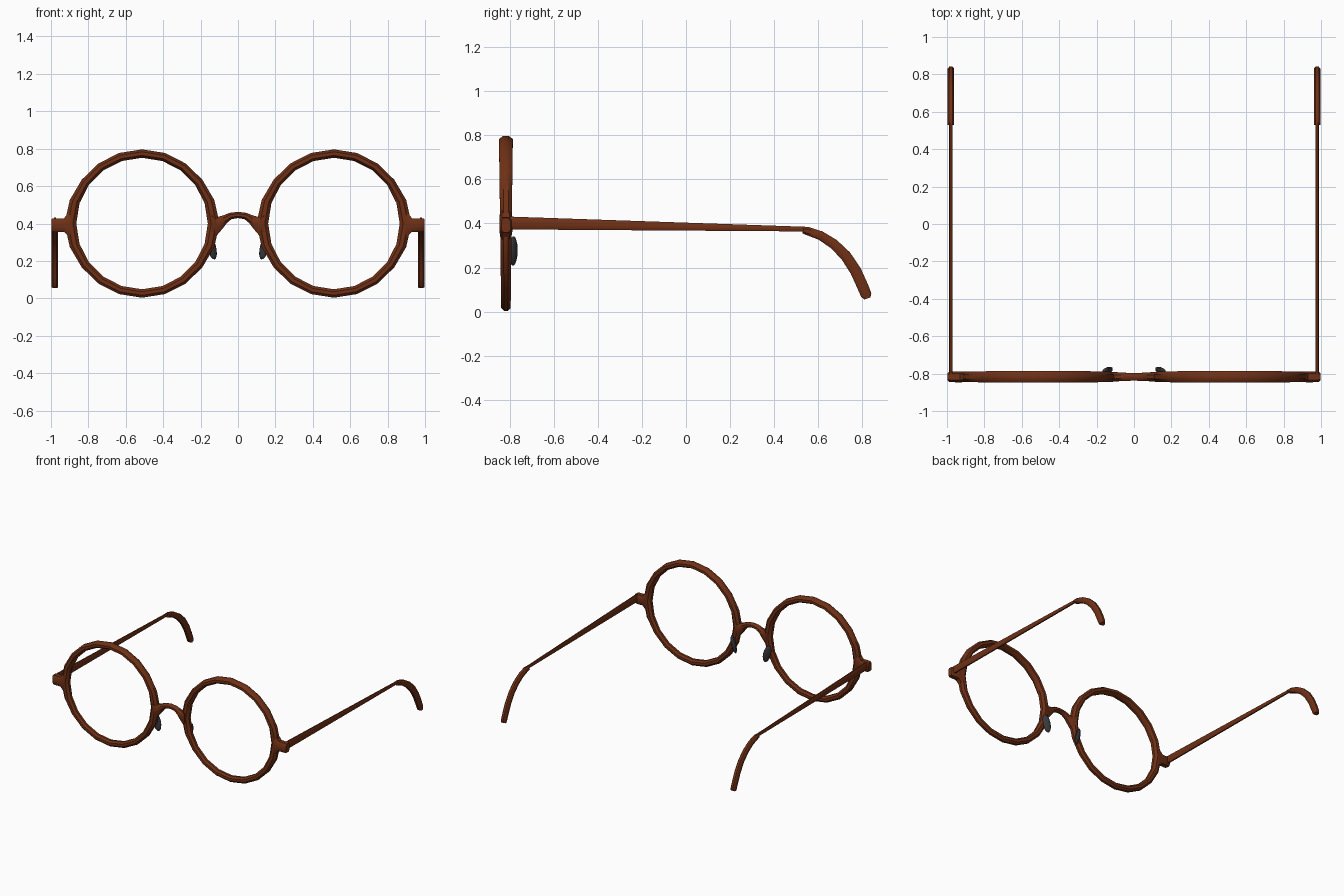
import bpy, bmesh
from math import sin, cos, pi, exp, radians
from mathutils import Vector, Matrix

if "Cube" in bpy.data.objects:
    bpy.data.objects.remove(bpy.data.objects["Cube"])


def material(name, rgb):
    m = bpy.data.materials.new(name)
    m.diffuse_color = (*rgb, 1)
    m.use_nodes = True
    m.node_tree.nodes["Principled BSDF"].inputs["Base Color"].default_value = m.diffuse_color
    return m


BROWN = material("brown_frame", (0.16, 0.03, 0.008))
DARK = material("dark_pad", (0.04, 0.04, 0.045))
Y = -0.817      # depth of the frame front
ZC = 0.40       # height of the lens centres
XC = 0.513      # sideways offset of the lens centres


def finish(name, bm, mat, mirror=True):
    bmesh.ops.recalc_face_normals(bm, faces=bm.faces)
    me = bpy.data.meshes.new(name)
    bm.to_mesh(me)
    bm.free()
    ob = bpy.data.objects.new(name, me)
    bpy.context.collection.objects.link(ob)
    me.materials.append(mat)
    if mirror:
        ob.modifiers.new("mirror", 'MIRROR')
    bpy.ops.object.select_all(action='DESELECT')
    ob.select_set(True)
    bpy.context.view_layer.objects.active = ob
    bpy.ops.object.shade_smooth_by_angle(angle=radians(40))
    return ob


def loft(name, sections, closed=False, sides=8, square=1.0, mirror=True):
    """Skin sections of (centre, half axis a, half axis b); square < 1 is boxier."""
    bm = bmesh.new()
    rings = []
    for c, a, b in sections:
        ring = []
        for i in range(sides):
            t = 2 * pi * (i + 0.5) / sides
            u, v = cos(t), sin(t)
            u = abs(u) ** square * (1 if u > 0 else -1)
            v = abs(v) ** square * (1 if v > 0 else -1)
            ring.append(bm.verts.new(Vector(c) + u * Vector(a) + v * Vector(b)))
        rings.append(ring)
    n = len(rings)
    for k in range(n if closed else n - 1):
        r, s = rings[k], rings[(k + 1) % n]
        for i in range(sides):
            j = (i + 1) % sides
            bm.faces.new((r[i], r[j], s[j], s[i]))
    if not closed:
        bm.faces.new(rings[0])
        bm.faces.new(rings[-1])
    return finish(name, bm, BROWN, mirror)


# Lens rims: swell outward near the bridge and hinges, thinner at the bottom
N = 20
rim = []
for k in range(N):
    t = 2 * pi * k / N
    d = Vector((cos(t), 0, sin(t)))
    inner = 0.351
    outer = 0.397 + 0.018 * exp(-(sin(t) / 0.4) ** 2)
    depth = 0.027 + 0.005 * sin(t)
    rim.append((Vector((XC, Y, ZC)) + d * (inner + outer) / 2,
                d * (outer - inner) / 2 * 1.06, (0, depth * 1.06, 0)))
loft("lens_rim", rim, closed=True)

# Bridge: arch flaring out into both rims (x, z, half thickness, tilt, half depth)
half = [(0.138, 0.40, 0.095, 0.0, 0.029), (0.118, 0.40, 0.058, 0.2, 0.027),
        (0.095, 0.405, 0.034, 0.45, 0.025), (0.07, 0.423, 0.023, 0.5, 0.023),
        (0.04, 0.440, 0.018, 0.3, 0.022)]
arch = [(-x, z, h, -t, d) for x, z, h, t, d in half] + [(0, 0.446, 0.017, 0, 0.021)]
arch += half[::-1]
loft("bridge", [((x, Y, z), (h * 1.06 * sin(t), 0, h * 1.06 * cos(t)), (0, d * 1.06, 0))
                for x, z, h, t, d in arch], mirror=False)

# Hinge blocks on the outer sides (x, z, half height, half depth)
lug = [(0.885, 0.40, 0.105, 0.026), (0.908, 0.395, 0.066, 0.030),
       (0.93, 0.392, 0.038, 0.031), (0.985, 0.392, 0.038, 0.030),
       (0.997, 0.392, 0.034, 0.021)]
loft("hinge_block", [((x, Y, z), (0, 0, h), (0, d, 0)) for x, z, h, d in lug],
     square=0.6)

# Temple arms tapering towards the ear
loft("temple_arm", [((0.979, -0.80, 0.402), (0.010, 0, 0), (0, 0, 0.031)),
                    ((0.979, 0.56, 0.374), (0.010, 0, 0), (0, 0, 0.011))],
     square=0.8)

# Curved ear tips (y, z, half thickness)
path = [(0.53, 0.369, 0.014), (0.55, 0.366, 0.019), (0.61, 0.345, 0.021),
        (0.67, 0.307, 0.023), (0.725, 0.253, 0.025), (0.77, 0.184, 0.026),
        (0.80, 0.118, 0.026), (0.818, 0.075, 0.025), (0.823, 0.060, 0.015)]
tip = []
for k, (y, z, h) in enumerate(path):
    p, q = path[max(k - 1, 0)], path[min(k + 1, len(path) - 1)]
    t = Vector((0, q[0] - p[0], q[1] - p[1])).normalized()
    tip.append(((0.979, y, z), (0.019, 0, 0), Vector((0, -t.z, t.y)) * h * 1.05))
loft("ear_tip", tip, square=0.8)

# Nose pads: flattened, tilted ovals behind the rims
bm = bmesh.new()
bmesh.ops.create_uvsphere(bm, u_segments=12, v_segments=8, radius=1)
bmesh.ops.transform(bm, verts=bm.verts, matrix=(
    Matrix.Translation((0.142, -0.784, 0.275)) @ Matrix.Rotation(radians(14), 4, 'Y')
    @ Matrix.Rotation(radians(-35), 4, 'Z') @ Matrix.Diagonal((0.028, 0.016, 0.069, 1))))
finish("nose_pad", bm, DARK)
